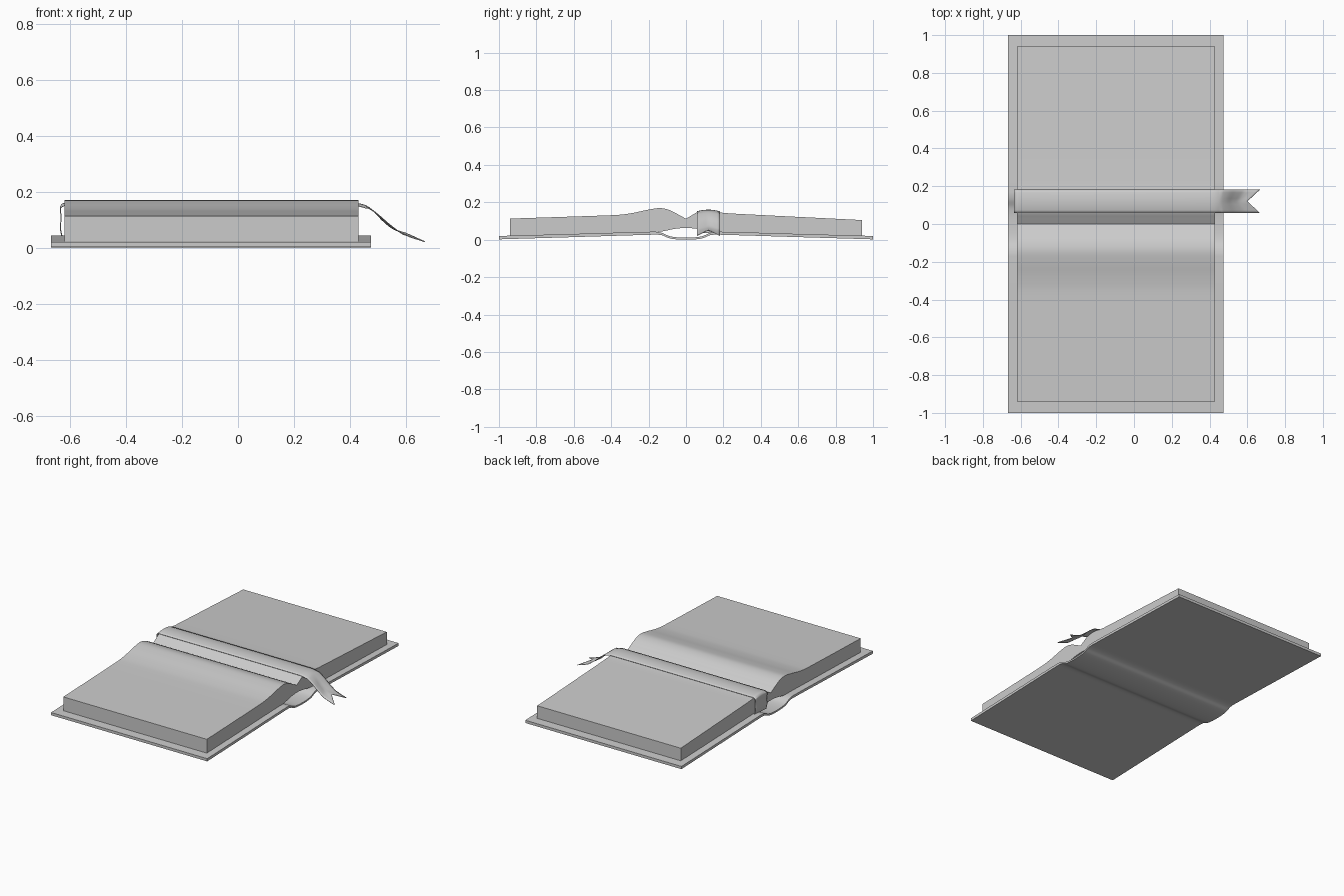
import bpy, bmesh, math
from mathutils import Vector

if "Cube" in bpy.data.objects:
    bpy.data.objects.remove(bpy.data.objects["Cube"])


def smooth_path(pts, steps=5):
    """Catmull-Rom curve through 2D points."""
    p = [Vector(q) for q in pts]
    p = [p[0] * 2 - p[1]] + p + [p[-1] * 2 - p[-2]]
    out = []
    for i in range(1, len(p) - 2):
        a, b, c, d = p[i - 1:i + 3]
        m, n = (c - a) / 2, (d - b) / 2
        k = (c - b).length
        m = m * min(1, k / max(m.length, 1e-6))
        n = n * min(1, k / max(n.length, 1e-6))
        for s in range(steps):
            t = s / steps
            out.append(b * (2*t**3 - 3*t*t + 1) + m * (t**3 - 2*t*t + t)
                       + c * (3*t*t - 2*t**3) + n * (t**3 - t*t))
    return out + [p[-2]]


def finish(name, bm, angle=35):
    bmesh.ops.recalc_face_normals(bm, faces=bm.faces)
    me = bpy.data.meshes.new(name)
    bm.to_mesh(me)
    bm.free()
    ob = bpy.data.objects.new(name, me)
    bpy.context.collection.objects.link(ob)
    bpy.ops.object.select_all(action='DESELECT')
    ob.select_set(True)
    bpy.context.view_layer.objects.active = ob
    bpy.ops.object.shade_smooth_by_angle(angle=math.radians(angle))
    return ob


def extrude_profile(name, bottom, top, x0, x1):
    """Solid slab between two y-z outlines, extruded along x."""
    bm = bmesh.new()
    outline = list(bottom) + list(reversed(top))
    face = bm.faces.new([bm.verts.new((x0, y, z)) for y, z in outline])
    res = bmesh.ops.extrude_face_region(bm, geom=[face])
    bmesh.ops.translate(bm, vec=(x1 - x0, 0, 0),
                        verts=[v for v in res['geom'] if isinstance(v, bmesh.types.BMVert)])
    return finish(name, bm)


def mirrored(half):
    """Half outline running from the outer edge to y = 0, mirrored."""
    return half + [(-y, z) for y, z in reversed(half[:-1])]


# Cover boards with the sagging spine and hinge grooves
cover_low = [(-1, 0.002), (-0.6, 0.014), (-0.17, 0.027), (-0.13, 0.024),
             (-0.09, 0.008), (-0.05, 0.002), (0, 0.0)]
cover_top = [(-1, 0.02), (-0.6, 0.031), (-0.17, 0.043), (-0.13, 0.037),
             (-0.09, 0.02), (-0.05, 0.013), (0, 0.011)]
extrude_profile("cover", smooth_path(mirrored(cover_low)),
                smooth_path(mirrored(cover_top)), -0.667, 0.475)

# Page blocks, meeting in the central valley
page_low = [(-0.94, 0.021), (-0.6, 0.03), (-0.17, 0.042), (-0.13, 0.044), (-0.06, 0.058), (0, 0.063)]
left_top = [(-0.94, 0.113), (-0.6, 0.124), (-0.36, 0.133), (-0.28, 0.144),
            (-0.2, 0.161), (-0.14, 0.169), (-0.09, 0.159), (-0.04, 0.134), (0, 0.112)]
right_top = [(0, 0.112), (0.03, 0.13), (0.06, 0.147), (0.09, 0.154), (0.12, 0.156),
             (0.15, 0.153), (0.18, 0.146), (0.23, 0.141), (0.36, 0.134), (0.94, 0.105)]
extrude_profile("pages", smooth_path(mirrored(page_low)),
                smooth_path(left_top) + smooth_path(right_top)[1:], -0.62, 0.43)

# Ribbon bookmark: follows the page hump, tucked down behind, forked tail in front
path = smooth_path([(-0.627, 0.036), (-0.634, 0.07), (-0.632, 0.11), (-0.634, 0.145),
                    (-0.622, 0.158), (-0.59, 0.1585), (0.41, 0.1585), (0.455, 0.15),
                    (0.5, 0.122), (0.55, 0.08), (0.6, 0.046), (0.667, 0.021)])
COLS = 8
bm = bmesh.new()
rows = []
for x, z in path:
    row = []
    for j in range(COLS + 1):
        u = 2 * j / COLS - 1
        notch = (1 - abs(u)) * 0.067 * max(0, (x - 0.45) / 0.217)
        crown = 0.009 * u * u * (1 if z > 0.15 else 0.5)
        # tail points are pulled back along the path to cut the fork
        zz = z + notch * 0.45 - (crown if x < 0.6 else crown * (0.667 - x) / 0.134)
        row.append(bm.verts.new((x - notch, 0.12 + 0.062 * u, zz)))
    rows.append(row)
for a, b in zip(rows, rows[1:]):
    for j in range(COLS):
        bm.faces.new((a[j], a[j + 1], b[j + 1], b[j]))
ribbon = finish("ribbon", bm, 50)
solid = ribbon.modifiers.new("thickness", 'SOLIDIFY')
solid.thickness = 0.003
solid.offset = 0
